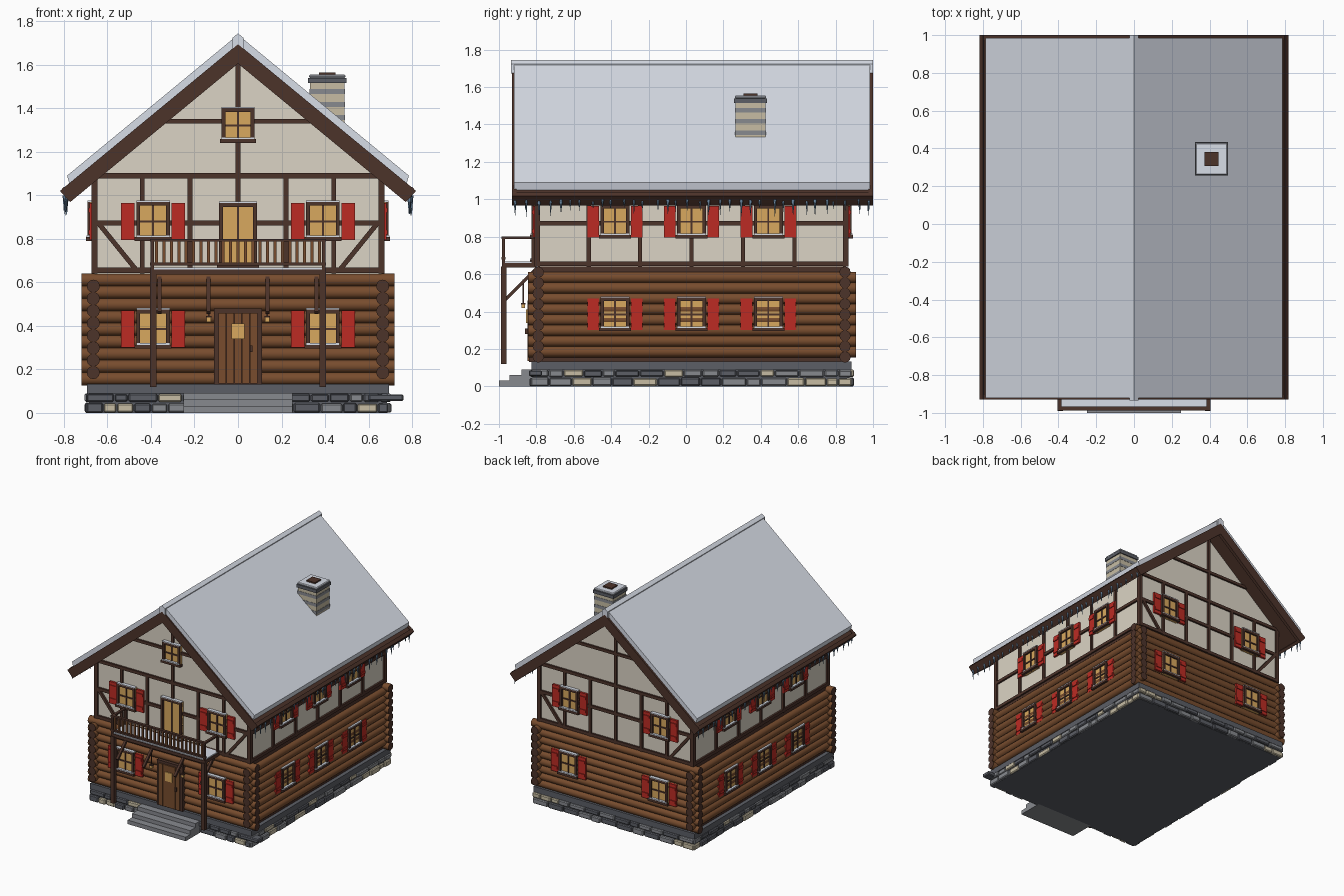
import bpy, bmesh, math, random
from mathutils import Matrix, Vector

if "Cube" in bpy.data.objects:
    bpy.data.objects.remove(bpy.data.objects["Cube"])

random.seed(4)
SRGB = {
    "plaster": (0.86, 0.83, 0.77), "dark_timber": (0.30, 0.20, 0.165),
    "log_brown": (0.47, 0.30, 0.18), "snow": (0.85, 0.87, 0.91),
    "shutter_red": (0.74, 0.17, 0.14), "window_gold": (0.85, 0.66, 0.37),
    "stone_dark": (0.36, 0.37, 0.40), "stone_mid": (0.53, 0.54, 0.56),
    "stone_light": (0.78, 0.74, 0.64), "ice_blue": (0.45, 0.57, 0.68)}
MATS = {}
for key, rgb in SRGB.items():
    MATS[key] = bpy.data.materials.new(key)
    MATS[key].diffuse_color = [((c + 0.055) / 1.055) ** 2.4 for c in rgb] + [1]

PARTS = {}                      # part name -> (bmesh, material names)
I = Matrix.Identity(4)


def part(name, mat):
    bm, mats = PARTS.setdefault(name, (bmesh.new(), []))
    if mat not in mats:
        mats.append(mat)
    return bm, mats.index(mat)


def paint(verts, idx):
    for f in {f for v in verts for f in v.link_faces}:
        f.material_index = idx


def box(name, mat, lo, hi, M=I, bevel=0):
    bm, idx = part(name, mat)
    lo, hi = Vector(lo), Vector(hi)
    T = M @ Matrix.Translation((lo + hi) / 2) @ Matrix.Diagonal((*(hi - lo), 1))
    vs = bmesh.ops.create_cube(bm, size=1, matrix=T)["verts"]
    paint(vs, idx)
    if bevel:
        es = list({e for v in vs for e in v.link_edges})
        bmesh.ops.bevel(bm, geom=es, offset=bevel, segments=1, affect='EDGES', material=idx)


def cyl(name, mat, a, b, r1, r2, n, end_mat=None):
    a, b = Vector(a), Vector(b)
    bm, idx = part(name, mat)
    d = b - a
    T = Matrix.Translation((a + b) / 2) @ d.to_track_quat('Z', 'Y').to_matrix().to_4x4()
    vs = bmesh.ops.create_cone(bm, cap_ends=True, segments=n, radius1=r1, radius2=r2,
                               depth=d.length, matrix=T)["verts"]
    paint(vs, idx)
    end = part(name, end_mat or mat)[1]
    for f in {f for v in vs for f in v.link_faces}:
        f.smooth = len(f.verts) <= 4
        if not f.smooth:
            f.material_index = end
            for e in f.edges:
                e.smooth = False


def prism(name, mat, pts, y0, y1):
    """Extrude an x-z profile along y."""
    bm, idx = part(name, mat)
    f = bm.faces.new([bm.verts.new((x, y0, z)) for x, z in pts])
    ext = bmesh.ops.extrude_face_region(bm, geom=[f])["geom"]
    vs = [g for g in ext if isinstance(g, bmesh.types.BMVert)]
    bmesh.ops.translate(bm, verts=vs, vec=(0, y1 - y0, 0))
    paint(vs + list(f.verts), idx)


def strut(name, mat, p, q, w, d0, d1, M=I):
    """Bar on a wall plane from (u, z) p to q, standing d0..d1 out of it."""
    dx, dz = q[0] - p[0], q[1] - p[1]
    L = math.hypot(dx, dz)
    T = M @ Matrix.Translation((p[0], 0, p[1])) @ Matrix.Rotation(-math.atan2(dz, dx), 4, 'Y')
    box(name, mat, (0, -d1, -w / 2), (L, -d0, w / 2), T)


# Wall frames: local x runs along the wall, local -y points out
CY = 0.03
FRONT = Matrix.Translation((0, -0.795, 0))
BACK = Matrix.Translation((0, 0.855, 0)) @ Matrix.Rotation(math.pi, 4, 'Z')
RIGHT = Matrix.Translation((0.66, CY, 0)) @ Matrix.Rotation(math.pi / 2, 4, 'Z')
LEFT = Matrix.Translation((-0.66, CY, 0)) @ Matrix.Rotation(-math.pi / 2, 4, 'Z')
WALLS = [(FRONT, 0.66), (BACK, 0.66), (RIGHT, 0.825), (LEFT, 0.825)]


def window(M, u, z0, z1, w, d, shutters=True, rows=2):
    h, t = w / 2, 0.018
    box("window_glass", "window_gold", (u - h, -d - 0.012, z0), (u + h, -d + 0.01, z1), M)
    for s in (-1, 1):
        a, b = sorted((u + s * h, u + s * (h - t)))
        box("window_frames", "dark_timber", (a, -d - 0.025, z0), (b, -d, z1), M)
    box("window_frames", "dark_timber", (u - h, -d - 0.025, z1 - t), (u + h, -d, z1), M)
    box("window_frames", "dark_timber", (u - h - .008, -d - 0.032, z0), (u + h + .008, -d, z0 + t), M)
    box("window_bars", "dark_timber", (u - .005, -d - 0.018, z0), (u + .005, -d, z1), M)
    for r in range(1, rows):
        z = z0 + (z1 - z0) * r / rows
        box("window_bars", "dark_timber", (u - h, -d - 0.018, z - .005), (u + h, -d, z + .005), M)
    box("sill_snow", "snow", (u - h, -d - 0.03, z0 + t), (u + h, -d - .01, z0 + t + .008), M)
    box("sill_snow", "snow", (u - h, -d - 0.026, z1), (u + h, -d, z1 + .006), M)
    if shutters:
        for s in (-1, 1):
            a, b = sorted((u + s * (h + .008), u + s * (h + .07)))
            box("shutters", "shutter_red", (a, -d - .016, z0 + .005), (b, -d, z1 - .005), M)
            for k in (0.22, 0.78):
                z = z0 + (z1 - z0) * k
                box("shutters", "shutter_red", (a + .005, -d - .022, z - .01),
                    (b - .005, -d - .015, z + .01), M)


# Stone base: core, ledge course and two rows of rough stones
box("foundation", "stone_dark", (-0.685, -0.815, 0), (0.685, 0.875, 0.09))
box("foundation", "stone_dark", (-0.695, -0.825, 0.088), (0.695, 0.885, 0.132))
for M, half in WALLS:
    for z0, z1 in ((0.0, 0.047), (0.05, 0.09)):
        u = -half - 0.035
        while u < half + 0.02:
            w = min(random.uniform(0.06, 0.14), half + 0.035 - u)
            mat = random.choice(["stone_dark", "stone_dark", "stone_mid", "stone_mid", "stone_light"])
            box("foundation_stones", mat, (u, -random.uniform(.033, .045), z0 + random.uniform(0, .003)),
                (u + w - .005, 0, z1 - random.uniform(0, .006)), M, 0.006)
            u += w
box("foundation_stones", "stone_dark", (0.6, -0.84, 0.055), (0.76, -0.77, 0.085), I, 0.006)
for i, y in enumerate((-1.0, -0.945, -0.88)):
    box("entrance_steps", "stone_mid", (-0.25, y, 0.03 * i), (0.25, -0.8, 0.03 * i + 0.031))

# Log storey with crossing ends at the corners
box("log_core", "dark_timber", (-0.665, -0.79, 0.13), (0.665, 0.85, 0.64))
P = 0.0567
for i in range(9):
    z = 0.157 + P * i
    for y in (-0.79, 0.85):
        cyl("logs_across", "log_brown", (-0.72, y, z), (0.72, y, z), .03, .03, 12, "dark_timber")
    if i < 8:
        for x in (-0.665, 0.665):
            cyl("logs_along", "log_brown", (x, -0.845, z + P / 2), (x, 0.91, z + P / 2),
                .03, .03, 12, "dark_timber")

# Plastered upper storey and gables
prism("plaster_walls", "plaster", [(-.66, .63), (.66, .63), (.66, 1.10), (0, 1.645), (-.66, 1.10)],
      -0.795, 0.855)


def timber(M, p, q, w=0.022):
    strut("wall_timbers", "dark_timber", p, q, w, -0.005, 0.014, M)


for M, half in WALLS:
    gable = half < 0.7
    for z in (0.655, 0.873, 1.09):
        timber(M, (-half, z), (half, z), 0.024)
    for s in (-1, 1):
        timber(M, (s * (half - 0.001), 0.64), (s * (half - 0.001), 1.10), 0.028)
        if gable:
            timber(M, (s * 0.64, 0.87), (s * 0.47, 0.66))
    for u in ((-.44, -.22, 0, .22, .44) if gable else (-.55, -.275, 0, .275, .55)):
        timber(M, (u, 0.64), (u, 1.09))
    if gable:
        timber(M, (0, 1.09), (0, 1.64))
        timber(M, (-.37, 1.34), (.37, 1.34))
    for u in ((-.39, .39) if gable else (-.41, 0, .41)):
        window(M, u, 0.79, 0.97, 0.155, 0.006)
        window(M, u, 0.295, 0.475, 0.155, 0.02)
window(FRONT, 0, 1.24, 1.40, 0.15, 0.006, False)
window(FRONT, 0, 0.66, 0.965, 0.175, 0.006, False, 1)

# Front door
box("door_frame", "dark_timber", (-.11, -.84, .13), (.11, -.80, .48))
for i in range(5):
    x = -0.09 + 0.036 * i
    box("door_planks", "log_brown", (x + .001, -.848, .135), (x + .035, -.82, .46))
box("door_window", "window_gold", (-.03, -.855, .34), (.03, -.84, .41))
box("door_handle", "dark_timber", (.055, -.86, .28), (.067, -.84, .31))

# Balcony: deck, snow, posts, rails, balusters, braces and lanterns
box("balcony_deck", "dark_timber", (-.405, -.985, .635), (.405, -.80, .66))
box("balcony_snow", "snow", (-.40, -.98, .66), (.40, -.81, .668))
for s in (-1, 1):
    box("balcony_posts", "dark_timber", (s * .39 - .015, -.99, .12), (s * .39 + .015, -.96, .64))
    for y in (-.985, -.825):
        box("rail_posts", "dark_timber", (s * .395 - .008, y, .66), (s * .395 + .008, y + .016, .80))
    box("balcony_rails", "dark_timber", (s * .395 - .01, -.985, .787), (s * .395 + .01, -.80, .80))
for z in (.678, .787):
    box("balcony_rails", "dark_timber", (-.405, -.987, z), (.405, -.965, z + .013))
for i in range(23):
    x = -0.374 + 0.034 * i
    box("balusters", "log_brown", (x - .007, -.982, .685), (x + .007, -.97, .79))
SIDE = Matrix.Rotation(math.pi / 2, 4, 'Z')      # struts in the y-z plane
for x in (-.36, -.135, .135, .36):
    strut("balcony_braces", "dark_timber", (-.97, .46), (-.81, .62), .018, x - .009, x + .009, SIDE)
for x in (-.135, .135):
    box("lanterns", "dark_timber", (x - .003, -.873, .44), (x + .003, -.867, .57))
    box("lanterns", "window_gold", (x - .01, -.88, .418), (x + .01, -.86, .438))
    box("lanterns", "dark_timber", (x - .013, -.883, .438), (x + .013, -.857, .445))

# Roof: boards, gable trim, snow, ridge and icicles
S = 0.825
for s in (-1, 1):
    def slope(name, mat, top, x1, drop, shift, y0, y1):
        """Sloping slab cut square at the eave, on side s."""
        prism(name, mat, [(0, top), (s * x1, top - S * x1),
                          (s * (x1 - shift), top - drop - S * (x1 - shift)), (0, top - drop)], y0, y1)
    slope("roof_boards", "dark_timber", 1.69, 0.815, 0.06, 0.03, -0.91, 0.98)
    slope("gable_trim", "dark_timber", 1.695, 0.817, 0.09, 0.046, -0.93, -0.905)
    slope("gable_trim", "dark_timber", 1.695, 0.817, 0.09, 0.046, 0.975, 1.0)
    slope("roof_snow", "snow", 1.738, 0.785, 0.055, 0.012, -0.92, 0.985)
    slope("ridge_snow", "snow", 1.744, 0.025, 0.05, 0, -0.935, 1.0)
    # eave board
    prism("eave_boards", "dark_timber", [(s * .817, 1.018), (s * .80, 1.04), (s * .757, .985), (s * .771, .968)],
          -0.93, 1.0)
    for i in range(34):
        y = -0.9 + 1.87 * (i + random.uniform(-.3, .3)) / 33
        x = s * random.uniform(.785, .80)
        L = random.uniform(.03, .085)
        cyl("icicles", "ice_blue", (x, y, 1.0), (x, y, 0.99 - L), random.uniform(.006, .01), .0005, 6)

# Chimney with banded masonry, cap, snow and flue
box("chimney", "stone_light", (.33, .265, 1.28), (.49, .425, 1.52))
for z in (1.345, 1.405, 1.465):
    box("chimney_bands", "stone_mid", (.328, .263, z), (.492, .427, z + .024))
box("chimney_cap", "stone_dark", (.322, .257, 1.515), (.498, .433, 1.54))
box("chimney_snow", "snow", (.326, .261, 1.54), (.494, .429, 1.555), I, .005)
box("chimney_flue", "dark_timber", (.373, .308, 1.50), (.447, .382, 1.565))

# Turn every part into an object
for name, (bm, mats) in PARTS.items():
    bmesh.ops.recalc_face_normals(bm, faces=bm.faces)
    me = bpy.data.meshes.new(name)
    bm.to_mesh(me)
    bm.free()
    for m in mats:
        me.materials.append(MATS[m])
    bpy.context.collection.objects.link(bpy.data.objects.new(name, me))

for m in bpy.data.materials:
    if m.users and not m.is_grease_pencil:
        m.use_nodes = True
        m.node_tree.nodes["Principled BSDF"].inputs["Base Color"].default_value = m.diffuse_color
